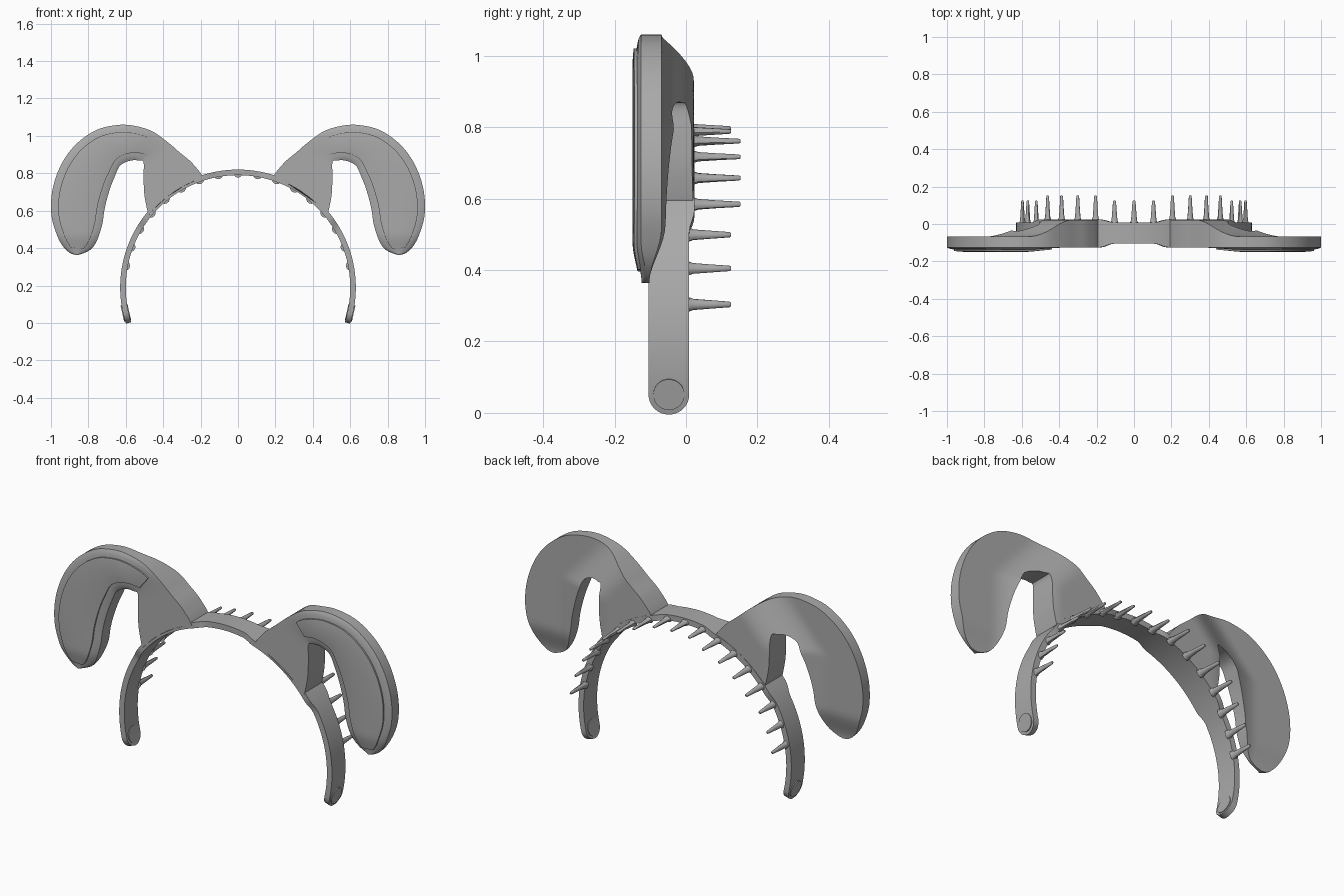
import bpy, bmesh, math
from mathutils import Vector, Matrix

cube = bpy.data.objects.get("Cube")
if cube:
    bpy.data.objects.remove(cube, do_unlink=True)

GREY = (0.4, 0.4, 0.4, 1)
mat = bpy.data.materials.new("plastic_grey")
mat.use_nodes = True
mat.diffuse_color = GREY
mat.node_tree.nodes["Principled BSDF"].inputs["Base Color"].default_value = GREY

CENTRE_Z, R_IN, R_OUT = 0.19, 0.60, 0.63
R_MID = (R_IN + R_OUT) / 2


def finish(name, bm, mirror=False):
    bmesh.ops.recalc_face_normals(bm, faces=bm.faces)
    me = bpy.data.meshes.new(name)
    bm.to_mesh(me)
    bm.free()
    me.materials.append(mat)
    ob = bpy.data.objects.new(name, me)
    bpy.context.collection.objects.link(ob)
    if mirror:
        ob.modifiers.new("Mirror", "MIRROR")
    bpy.ops.object.select_all(action="DESELECT")
    ob.select_set(True)
    bpy.context.view_layer.objects.active = ob
    bpy.ops.object.shade_smooth_by_angle(angle=math.radians(40))
    return ob


def loft(name, rings, mirror=False):
    """Skin closed rings of equal length and cap both ends."""
    bm = bmesh.new()
    rows = [[bm.verts.new(p) for p in ring] for ring in rings]
    for a, b in zip(rows, rows[1:]):
        n = len(a)
        for i in range(n):
            bm.faces.new((a[i], a[(i + 1) % n], b[(i + 1) % n], b[i]))
    bm.faces.new(rows[0])
    bm.faces.new(rows[-1])
    return finish(name, bm, mirror)


def smooth(a, b, x):
    t = min(1, max(0, (x - a) / (b - a)))
    return t * t * (3 - 2 * t)


def spline(pts, t):
    """Catmull-Rom point at parameter t."""
    i = min(int(t), len(pts) - 2)
    f = t - i
    p = [Vector(pts[min(max(k, 0), len(pts) - 1)]) for k in range(i - 1, i + 3)]
    return 0.5 * (2 * p[1] + (p[2] - p[0]) * f
                  + (2 * p[0] - 5 * p[1] + 4 * p[2] - p[3]) * f ** 2
                  + (3 * p[1] - p[0] - 3 * p[2] + p[3]) * f ** 3)


# Headband: rectangular section swept over an arc, wider under the ears
END = math.radians(108)
HALF = 0.057


def band_ring(a):
    deg = abs(math.degrees(a))
    wide = smooth(10, 17, deg) * (1 - smooth(53, 60, deg))
    front, back = -0.105 - 0.02 * wide, 0.009 + 0.015 * wide
    left = (END - abs(a)) * R_MID
    if left < HALF:
        h = max(0.004, math.sqrt(max(0, HALF ** 2 - (HALF - left) ** 2)))
        front, back = -0.048 - h, -0.048 + h
    s, c = math.sin(a), math.cos(a)
    return [(r * s, y, CENTRE_Z + r * c)
            for r, y in ((R_IN, front), (R_OUT, front), (R_OUT, back), (R_IN, back))]


TIP = HALF / R_MID
angles = [-END + TIP * (1 - math.cos(i * math.pi / 20)) for i in range(10)]
inner_span = END - TIP
angles += [-inner_span + 2 * inner_span * i / 120 for i in range(121)]
angles += [-a for a in reversed(angles[:10])]
loft("headband", [band_ring(a) for a in angles])

# Round pads at the band ends
bm = bmesh.new()
a = END - TIP
bmesh.ops.create_cone(bm, cap_ends=True, segments=32, radius1=0.044, radius2=0.044,
                      depth=R_OUT - R_IN + 0.008)
place = Matrix.Translation((R_MID * math.sin(a), -0.048, CENTRE_Z + R_MID * math.cos(a)))
bm.transform(place @ Matrix.Rotation(a, 4, "Y"))
finish("end_pad", bm, mirror=True)

# Comb teeth along the back edge
bm = bmesh.new()
for k in range(-8, 9):
    a = math.radians(9.9 * k)
    long = 2 <= abs(k) <= 5
    base, tip = (0.015, 0.153) if long else (0.0, 0.126)
    profile = [(base, 0.024), (base + 0.02, 0.016), (base + 0.07, 0.012),
               (tip - 0.004, 0.008), (tip, 0.005)]
    rows = []
    for y, r in profile:
        row = []
        for j in range(10):
            q = j * math.tau / 10
            rad, tan = 0.607 + 0.8 * r * math.sin(q), r * math.cos(q)
            row.append(bm.verts.new((rad * math.sin(a) + tan * math.cos(a), y,
                                     CENTRE_Z + rad * math.cos(a) - tan * math.sin(a))))
        rows.append(row)
    for lo, hi in zip(rows, rows[1:]):
        for j in range(10):
            bm.faces.new((lo[j], lo[(j + 1) % 10], hi[(j + 1) % 10], hi[j]))
    bm.faces.new(rows[0])
    bm.faces.new(rows[-1])
finish("comb_teeth", bm)

# Floppy ear: paired outer and inner contour points (x, z), base to tip
OUTER = [(.19, .79), (.25, .86), (.31, .91), (.38, .97), (.47, 1.03), (.58, 1.058),
         (.67, 1.055), (.76, 1.03), (.85, .97), (.92, .89), (.97, .79), (.997, .68),
         (.997, .57), (.97, .475), (.94, .415), (.9, .375), (.865, .364)]
INNER = [(.48, .58), (.5, .68), (.505, .78), (.505, .86), (.53, .868), (.56, .87),
         (.6, .86), (.635, .835), (.66, .78), (.68, .73), (.7, .665), (.715, .6),
         (.725, .53), (.75, .45), (.78, .4), (.82, .375), (.855, .364)]
COLS = 16


def ear_front(t, v, z):
    dome = math.sqrt(max(0, math.sin(math.pi * v))) * smooth(2.5, 5.5, t)
    return -0.126 - 0.016 * dome + 0.018 * (1 - smooth(0.36, 0.48, z))


def ear_back(x, z):
    u = x + 0.9 * max(0, z - 0.8)
    return 0.022 - 0.09 * smooth(0.45, 0.8, u) - 0.035 * (1 - smooth(0.36, 0.52, z))


def ear_ring(t, margin=0, plate=False):
    o, i = spline(OUTER, t), spline(INNER, t)
    m = min(0.45, margin / max((o - i).length, 0.001))
    front, back = [], []
    for k in range(COLS + 1):
        v = m + (1 - 2 * m) * k / COLS
        x, z = o.lerp(i, v)
        if t == 0:  # seat the base on the band
            d = Vector((x, z - CENTRE_Z)).normalized() * R_MID
            x, z = d.x, d.y + CENTRE_Z
        y = ear_front(t, v, z)
        front.append((x, y - 0.008 if plate else y, z))
        back.append((x, y + 0.004 if plate else ear_back(x, z), z))
    return front + back[::-1]


loft("ear", [ear_ring(i / 4) for i in range(65)], mirror=True)

# Raised inner ear panel
loft("inner_ear_panel", [ear_ring(3.4 + 10.8 * i / 48, 0.04, True) for i in range(49)],
     mirror=True)
